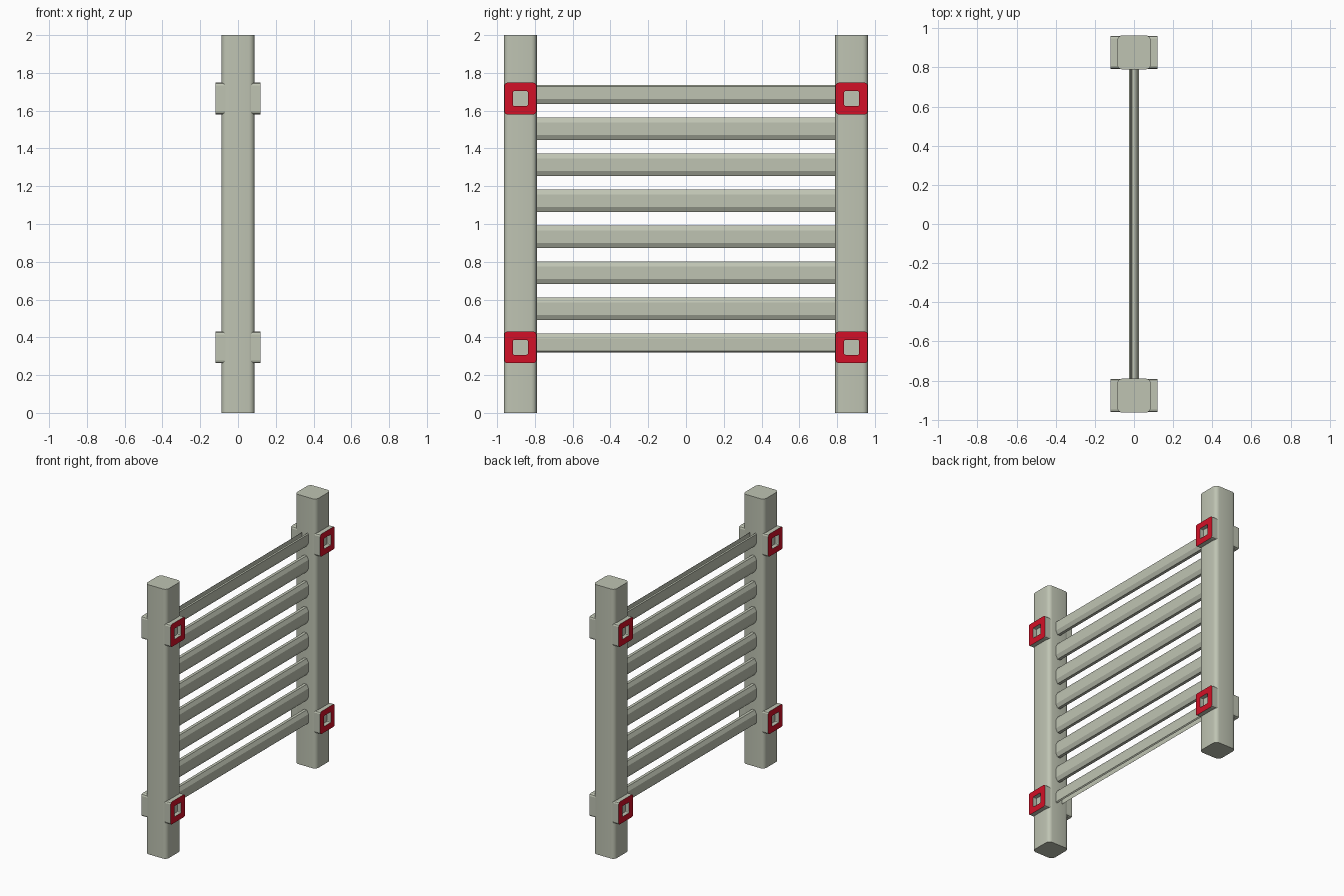
import bpy, bmesh
from mathutils import Vector

old = bpy.data.objects.get("Cube")
if old:
    bpy.data.objects.remove(old, do_unlink=True)


def material(name, rgb):
    m = bpy.data.materials.new(name)
    m.use_nodes = True
    m.diffuse_color = (*rgb, 1)
    m.node_tree.nodes["Principled BSDF"].inputs["Base Color"].default_value = (*rgb, 1)
    return m


GREY = material("grey green paint", (0.52, 0.55, 0.45))
RED = material("red face", (0.65, 0.005, 0.02))

POST_Y = 0.877


def finish(name, bm, mats, smooth=False):
    bmesh.ops.recalc_face_normals(bm, faces=bm.faces[:])
    mesh = bpy.data.meshes.new(name)
    bm.to_mesh(mesh)
    bm.free()
    for m in mats:
        mesh.materials.append(m)
    obj = bpy.data.objects.new(name, mesh)
    bpy.context.collection.objects.link(obj)
    if smooth:
        bpy.ops.object.select_all(action="DESELECT")
        obj.select_set(True)
        bpy.context.view_layer.objects.active = obj
        bpy.ops.object.shade_smooth_by_angle()
    return obj


def rounded_box(size, center, axis, radius, segments):
    """Box whose edges along one axis are rounded."""
    bm = bmesh.new()
    bmesh.ops.create_cube(bm, size=1)
    bmesh.ops.scale(bm, vec=Vector(size), verts=bm.verts[:])
    edges = [e for e in bm.edges
             if abs((e.verts[0].co - e.verts[1].co).normalized()[axis]) > 0.9]
    bmesh.ops.bevel(bm, geom=edges, offset=radius, segments=segments,
                    profile=0.5, affect="EDGES")
    bmesh.ops.translate(bm, vec=Vector(center), verts=bm.verts[:])
    return bm


def post(name, y):
    bm = rounded_box((0.175, 0.175, 2), (0, y, 1), 2, 0.03, 4)
    finish(name, bm, [GREY], smooth=True)


def bracket(name, side, y, z):
    """Square block with a red outer face and a recessed square socket."""
    bm = rounded_box((0.055, 0.17, 0.168), (side * 0.0925, y, z), 0, 0.015, 2)
    outer = max(bm.faces, key=lambda f: side * f.calc_center_median().x)
    outer.material_index = 1
    center = outer.calc_center_median()
    inner = bmesh.ops.extrude_discrete_faces(bm, faces=[outer])["faces"][0]
    for v in inner.verts:
        v.co = center + (v.co - center) * 0.47
    for e in inner.edges:
        for f in e.link_faces:
            f.material_index = 1
    floor = bmesh.ops.extrude_discrete_faces(bm, faces=[inner])["faces"][0]
    floor.material_index = 0
    for e in floor.edges:
        for f in e.link_faces:
            f.material_index = 0
    for v in floor.verts:
        v.co.x -= side * 0.03
    finish(name, bm, [GREY, RED])


def rail(name, z, cut=0):
    """Chamfered slat; cut = -1 or 1 leaves the lower or upper edge trimmed open."""
    half = [(0.011, -0.06), (0.026, -0.033), (0.026, 0.033), (0.011, 0.06)]
    if cut:
        half = [(0.018, h) if h * cut == 0.06 else (w, h) for w, h in half]
        half = [(w, cut * 0.04 if h * cut == 0.06 else h) for w, h in half]
    loop = half + [(-w, h) for w, h in reversed(half)]
    bm = bmesh.new()
    ends = [[bm.verts.new((x, s * 0.8, z + h)) for x, h in loop] for s in (-1, 1)]
    n = len(loop)
    for i in range(n):
        j = (i + 1) % n
        open_side = (cut == 1 and i == 3) or (cut == -1 and i == n - 1)
        if not open_side:
            bm.faces.new((ends[0][i], ends[0][j], ends[1][j], ends[1][i]))
    finish(name, bm, [GREY])


# Posts with their brackets
for end, sy in (("front", -1), ("back", 1)):
    post(f"{end}_post", sy * POST_Y)
    for side, sx in (("left", 1), ("right", -1)):
        for level, z in (("lower", 0.347), ("upper", 1.664)):
            bracket(f"{end}_{side}_{level}_bracket", sx, sy * POST_Y, z)

# Rails between the posts
for i in range(8):
    rail(f"rail_{i + 1}", 0.36 + i * 0.1908, {0: -1, 7: 1}.get(i, 0))
